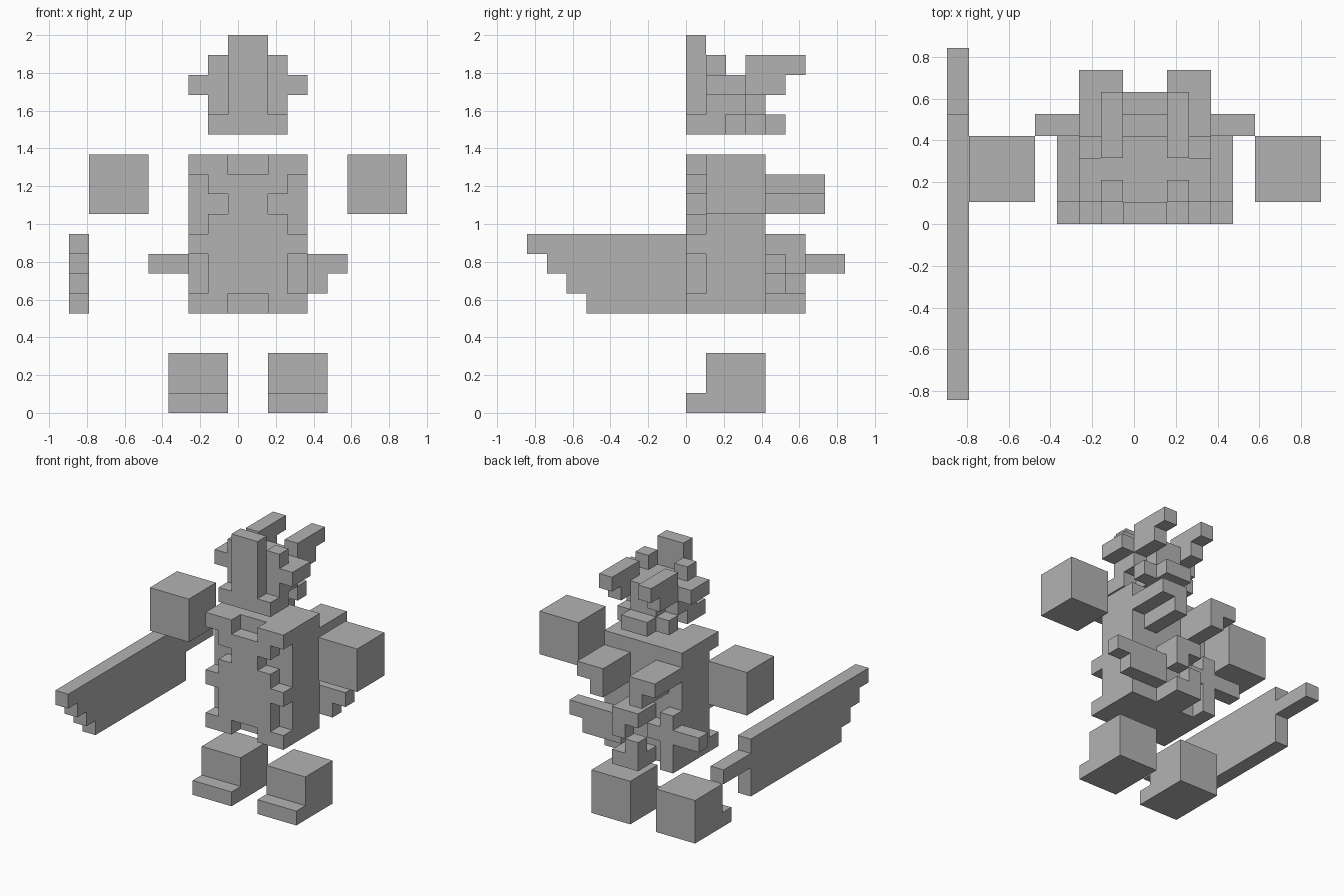
import bpy, bmesh
from mathutils import Vector

U = 2 / 19            # edge of one block
OFFSET = Vector((-8.5, 0, 0))
AXES = [Vector((1, 0, 0)), Vector((0, 1, 0)), Vector((0, 0, 1))]

cube = bpy.data.objects.get("Cube")
if cube:
    bpy.data.objects.remove(cube, do_unlink=True)

grey = bpy.data.materials.new("light grey")
grey.use_nodes = True
grey.diffuse_color = (0.45, 0.45, 0.45, 1)
grey.node_tree.nodes["Principled BSDF"].inputs["Base Color"].default_value = grey.diffuse_color


def cells(boxes):
    """Unit cells filled by boxes given as (x0, x1, y0, y1, z0, z1)."""
    return {(x, y, z) for a, b, c, d, e, f in boxes
            for x in range(a, b) for y in range(c, d) for z in range(e, f)}


def both(*boxes):
    """Boxes together with their mirror images across the figure's middle."""
    return list(boxes) + [(18 - b, 18 - a, *rest) for a, b, *rest in boxes]


def part(name, boxes, cuts=()):
    """Block-built object that keeps only the outer skin of its cells."""
    solid = cells(boxes) - cells(cuts)
    bm = bmesh.new()
    for cell in sorted(solid):
        low = Vector(cell)
        for i, n in enumerate(AXES):
            u, v = AXES[(i + 1) % 3], AXES[(i + 2) % 3]
            for sign in (1, -1):
                if tuple(int(k) for k in low + n * sign) in solid:
                    continue
                p = low + n if sign > 0 else low
                ring = [p, p + u, p + u + v, p + v][::sign]
                bm.faces.new([bm.verts.new((q + OFFSET) * U) for q in ring])
    bmesh.ops.remove_doubles(bm, verts=bm.verts, dist=0.001)
    bmesh.ops.dissolve_limit(bm, angle_limit=0.01, verts=bm.verts, edges=bm.edges)
    mesh = bpy.data.meshes.new(name)
    bm.to_mesh(mesh)
    bm.free()
    mesh.materials.append(grey)
    bpy.context.collection.objects.link(bpy.data.objects.new(name, mesh))


# Feet with toes
for name, x in (("right_foot", 5), ("left_foot", 10)):
    part(name, [(x, x + 3, 1, 4, 0, 3), (x, x + 3, 0, 1, 0, 1)])

# Floating hands
for name, x in (("right_hand", 1), ("left_hand", 14)):
    part(name, [(x, x + 3, 1, 4, 10, 13)])

# Torso with notches in its front armour
part("torso", [(6, 12, 0, 4, 5, 13)],
     both((6, 7, 0, 1, 9, 12), (7, 8, 0, 1, 10, 11), (6, 7, 0, 1, 6, 8))
     + [(8, 10, 0, 1, 12, 13), (8, 10, 0, 1, 5, 6)])

# Shoulder fins behind the back
part("shoulder_fins", both((6, 8, 4, 7, 11, 12), (7, 8, 4, 7, 10, 11)))

# Belt wings and the cross at the back
part("right_belt_wing", [(4, 8, 4, 5, 7, 8), (6, 7, 4, 5, 5, 9)])
part("left_belt_wing", [(10, 14, 4, 5, 7, 8), (10, 13, 4, 5, 6, 7)])

# Curled tail
part("tail", [(8, 10, 4, 6, 8, 9), (9, 10, 5, 6, 7, 8),
              (8, 9, 5, 6, 6, 7), (8, 10, 4, 6, 5, 6)])

# Head, jaw, ears and cheeks
part("head", [(7, 11, 1, 3, 15, 17), (8, 10, 3, 4, 14, 17),
              (7, 11, 0, 2, 14, 15), (8, 10, 2, 3, 14, 15), (8, 10, 4, 5, 14, 15)]
     + both((7, 8, 3, 4, 14, 15), (7, 8, 1, 2, 17, 18), (6, 7, 1, 3, 16, 17)))
part("crest", [(8, 10, 0, 1, 15, 19)])
part("horns", both((7, 8, 3, 6, 17, 18), (7, 8, 3, 5, 16, 17)))

# Sword with stepped tip
part("sword_blade", [(0, 1, -5 - i, 5, 5 + i, 6 + i) for i in range(4)])
part("sword_handle", [(0, 1, 5, 8, 7, 8)])
